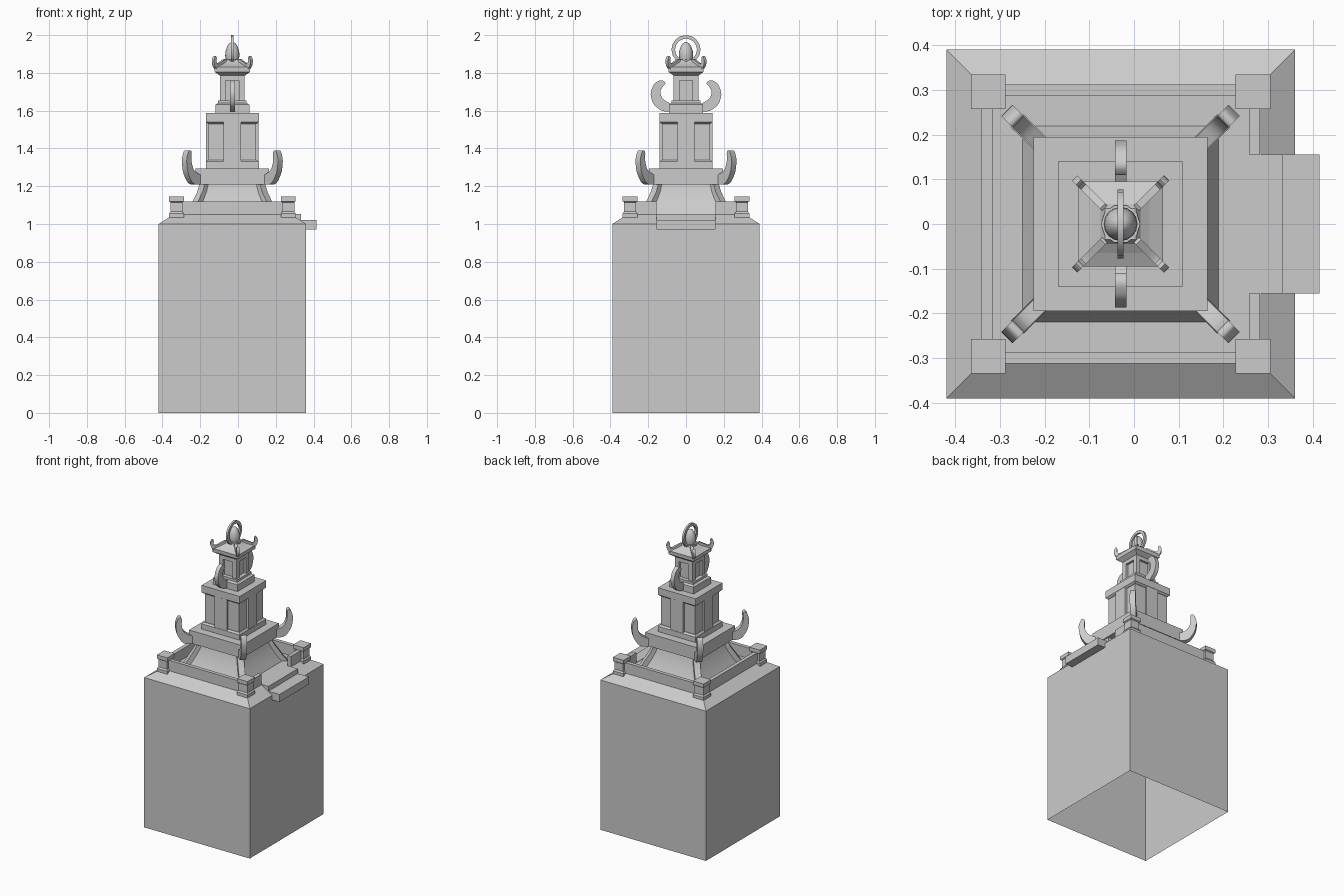
import bpy, bmesh, math
from mathutils import Matrix, Vector

if "Cube" in bpy.data.objects:
    bpy.data.objects.remove(bpy.data.objects["Cube"])

AXIS = Matrix.Translation((-0.03, 0, 0))   # the tower axis sits left of the steps
QUARTERS = [math.pi / 2 * i for i in range(4)]
DIAGONALS = [a + math.pi / 4 for a in QUARTERS]

stone = bpy.data.materials.new("grey stone")
stone.use_nodes = True
GREY = (0.6, 0.6, 0.6, 1)
stone.diffuse_color = GREY
stone.node_tree.nodes["Principled BSDF"].inputs["Base Color"].default_value = GREY


def finish(name, bm, smooth=False):
    bmesh.ops.recalc_face_normals(bm, faces=bm.faces)
    bm.transform(AXIS)
    mesh = bpy.data.meshes.new(name)
    bm.to_mesh(mesh)
    bm.free()
    mesh.materials.append(stone)
    ob = bpy.data.objects.new(name, mesh)
    bpy.context.collection.objects.link(ob)
    if smooth:
        bpy.ops.object.select_all(action="DESELECT")
        ob.select_set(True)
        bpy.context.view_layer.objects.active = ob
        bpy.ops.object.shade_smooth_by_angle(angle=math.radians(40))
    return ob


def loft(bm, levels, sides=4, centre=(0, 0), bottom=True):
    """Stack of regular polygons; levels are (half width, height)."""
    rings = []
    grow, turn = (math.sqrt(2), math.pi / 4) if sides == 4 else (1, 0)
    for half, z in levels:
        ring = []
        for i in range(sides):
            a = turn + math.tau * i / sides
            ring.append(bm.verts.new((centre[0] + half * grow * math.cos(a),
                                      centre[1] + half * grow * math.sin(a), z)))
        rings.append(ring)
    for low, high in zip(rings, rings[1:]):
        for i in range(sides):
            j = (i + 1) % sides
            bm.faces.new((low[i], low[j], high[j], high[i]))
    bm.faces.new(rings[-1])
    if bottom:
        bm.faces.new(rings[0][::-1])


def tier(name, levels, sides=4, bottom=True, smooth=False):
    bm = bmesh.new()
    loft(bm, levels, sides, bottom=bottom)
    return finish(name, bm, smooth)


def box(bm, x, y, z, angle=0):
    """Box from (min, max) ranges, turned about the tower axis."""
    size = Vector((x[1] - x[0], y[1] - y[0], z[1] - z[0]))
    mid = Vector((sum(x), sum(y), sum(z))) / 2
    bmesh.ops.create_cube(bm, size=1, matrix=Matrix.Rotation(angle, 4, "Z")
                          @ Matrix.Translation(mid) @ Matrix.Diagonal(size.to_4d()))


def rounded(points, times=2):
    """Corner cutting on a closed profile."""
    for _ in range(times):
        cut = []
        for i, p in enumerate(points):
            a, b = Vector(p), Vector(points[(i + 1) % len(points)])
            cut += [a.lerp(b, 0.2), a.lerp(b, 0.8)]
        points = cut
    return points


def fins(name, profile, width, angles, smooth=True):
    """Upright slabs of a (radius, height) profile, set at each angle."""
    bm = bmesh.new()
    for angle in angles:
        turn = Matrix.Rotation(angle, 4, "Z")
        sides = [[bm.verts.new(turn @ Vector((r, s * width / 2, z))) for r, z in profile]
                 for s in (-1, 1)]
        bm.faces.new(sides[0])
        bm.faces.new(sides[1][::-1])
        for i in range(len(profile)):
            j = (i + 1) % len(profile)
            bm.faces.new((sides[0][i], sides[0][j], sides[1][j], sides[1][i]))
    return finish(name, bm, smooth)


# Hollow base block with a sloped rim, open underneath
tier("base_block", [(0.39, 0), (0.39, 1.0), (0.312, 1.05)], bottom=False)

# Corner posts of the terrace
bm = bmesh.new()
for sx in (-1, 1):
    for sy in (-1, 1):
        loft(bm, [(0.039, 1.02), (0.039, 1.055), (0.032, 1.065), (0.032, 1.115),
                  (0.039, 1.12), (0.039, 1.145)], centre=(sx * 0.296, sy * 0.296))
finish("terrace_posts", bm)

# Low walls, with a gap on the side of the steps
bm = bmesh.new()
RAIL, HIGH = (0.287, 0.312), (1.04, 1.12)
for angle in QUARTERS[1:]:
    box(bm, RAIL, (-0.27, 0.27), HIGH, angle)
for side in ((-0.27, -0.155), (0.155, 0.27)):
    box(bm, RAIL, side, HIGH)
finish("terrace_walls", bm)

# Two entry steps
bm = bmesh.new()
box(bm, (0.29, 0.363), (-0.155, 0.155), (0.98, 1.052))
box(bm, (0.34, 0.445), (-0.155, 0.155), (0.97, 1.02))
finish("entry_steps", bm)

# Flared skirt, corner ribs and eave slab
tier("flared_skirt", [(0.222, 1.045), (0.2, 1.085), (0.18, 1.13), (0.165, 1.17), (0.155, 1.215)],
     smooth=True)
fins("skirt_ribs", [(0.19, 1.045), (0.33, 1.045), (0.3, 1.085), (0.27, 1.13),
                    (0.243, 1.17), (0.225, 1.215), (0.19, 1.215)], 0.04, DIAGONALS)
tier("lower_eave", [(0.195, 1.21), (0.195, 1.295)])

# Upturned horns on the eave corners
fins("eave_horns", rounded([(0.23, 1.21), (0.31, 1.208), (0.352, 1.27), (0.362, 1.34),
                            (0.345, 1.39), (0.322, 1.388), (0.325, 1.33),
                            (0.305, 1.28), (0.23, 1.25)]), 0.036, DIAGONALS)

# Middle storey: set-back walls, centre pilasters, plinth and cornice
tier("middle_walls", [(0.126, 1.29), (0.126, 1.57)])
tier("middle_plinth", [(0.14, 1.29), (0.14, 1.33), (0.13, 1.34)])
tier("middle_cornice", [(0.128, 1.53), (0.14, 1.54), (0.14, 1.587)])
bm = bmesh.new()
for angle in QUARTERS:
    box(bm, (0.1, 0.139), (-0.046, 0.046), (1.32, 1.56), angle)
finish("middle_pilasters", bm)

# Upper storey: stepped foot, core, corner posts and lintel
tier("upper_foot", [(0.09, 1.585), (0.09, 1.632), (0.076, 1.64), (0.076, 1.655)])
tier("upper_core", [(0.05, 1.65), (0.05, 1.78)])
bm = bmesh.new()
for angle in QUARTERS:
    box(bm, (0.035, 0.065), (0.035, 0.065), (1.65, 1.77), angle)
finish("upper_posts", bm)
tier("upper_lintel", [(0.065, 1.76), (0.065, 1.79)])

# Scroll brackets on the front and back
fins("scroll_brackets", rounded([(0.075, 1.595), (0.13, 1.597), (0.175, 1.635), (0.19, 1.69),
                                 (0.17, 1.745), (0.13, 1.765), (0.105, 1.745),
                                 (0.125, 1.725), (0.138, 1.7), (0.125, 1.66),
                                 (0.075, 1.635)]), 0.026, QUARTERS[1::2])

# Small roof with hip ridges that end in horns
tier("upper_roof", [(0.065, 1.785), (0.093, 1.805), (0.095, 1.83), (0.065, 1.845),
                    (0.045, 1.858), (0.035, 1.872)])
fins("roof_ridges", rounded([(0.05, 1.84), (0.12, 1.815), (0.14, 1.835), (0.147, 1.865),
                             (0.135, 1.89), (0.124, 1.882), (0.127, 1.858),
                             (0.115, 1.845), (0.085, 1.86), (0.05, 1.878)], 1),
     0.017, DIAGONALS)

# Finial: collar, bud and upright ring
tier("finial_collar", [(0.044, 1.855), (0.044, 1.874)], sides=10)
tier("finial_bud", [(0.034, 1.87), (0.038, 1.89), (0.036, 1.915), (0.028, 1.94),
                    (0.016, 1.957), (0.004, 1.963)], sides=16, smooth=True)
bm = bmesh.new()
SEGMENTS = 16
loops = []
for i in range(SEGMENTS):
    a = math.tau * i / SEGMENTS
    loops.append([bm.verts.new((x, r * math.cos(a), 1.923 + r * math.sin(a)))
                  for x, r in ((-0.0065, 0.058), (0.0065, 0.058),
                               (0.0065, 0.077), (-0.0065, 0.077))])
for i, loop in enumerate(loops):
    after = loops[(i + 1) % SEGMENTS]
    for k in range(4):
        m = (k + 1) % 4
        bm.faces.new((loop[k], loop[m], after[m], after[k]))
finish("finial_ring", bm, True)
